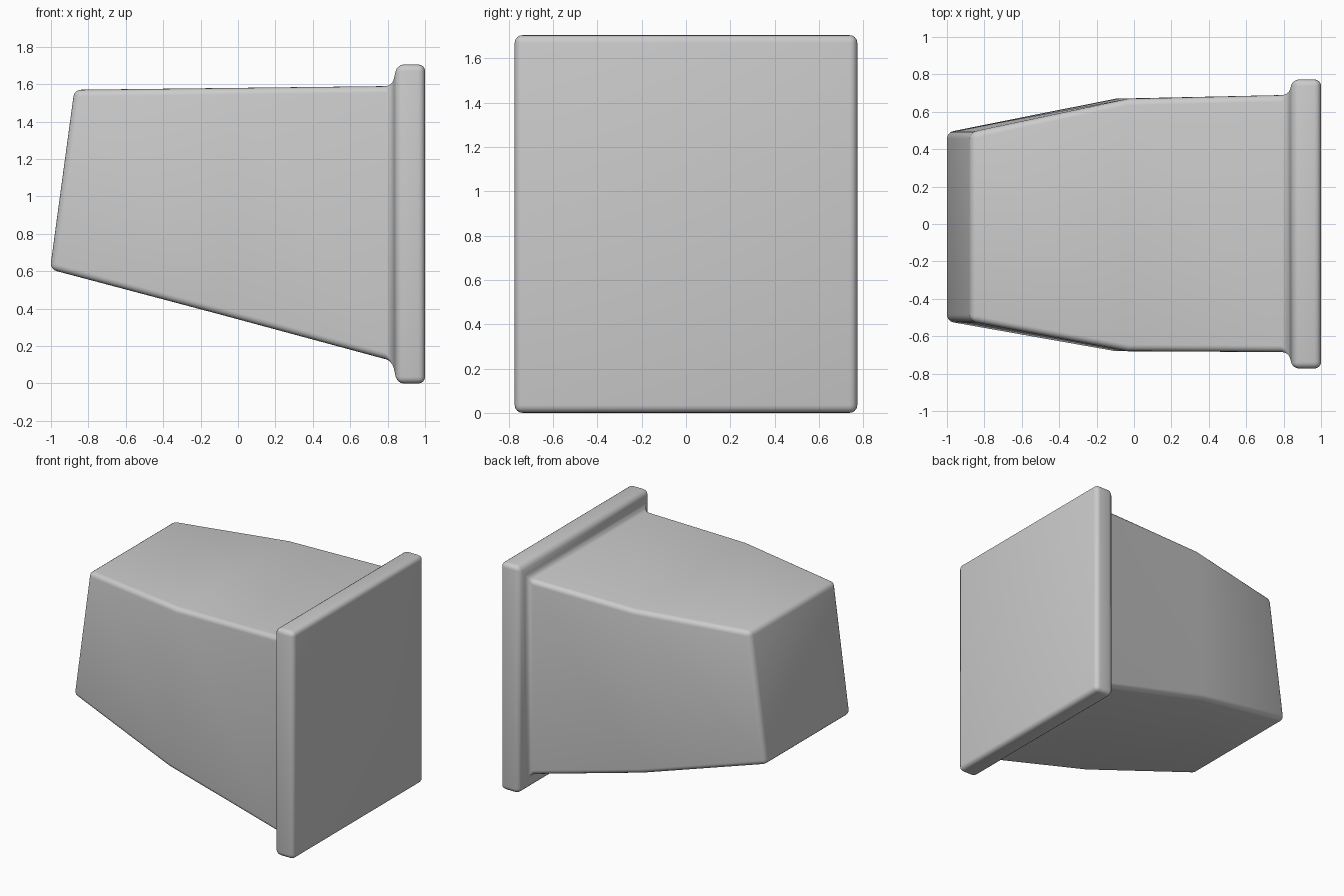
import bpy
import bmesh

cube = bpy.data.objects.get("Cube")
if cube:
    bpy.data.objects.remove(cube, do_unlink=True)

grey = bpy.data.materials.new("plain grey")
grey.use_nodes = True
colour = (0.6, 0.6, 0.6, 1)
grey.diffuse_color = colour
grey.node_tree.nodes["Principled BSDF"].inputs["Base Color"].default_value = colour

# Rectangular sections: x at bottom, x at top, bottom z, top z, right y, left y
sections = [
    (-1.005, -0.875, 0.61, 1.57, -0.52, 0.49),   # tapered end
    (-0.10, -0.03, 0.37, 1.58, -0.68, 0.67),     # bend in the sides
    (0.825, 0.825, 0.12, 1.59, -0.685, 0.69),    # foot of the rim
    (0.85, 0.85, 0.0, 1.705, -0.773, 0.773),     # back of the rim
    (1.0, 1.0, 0.0, 1.705, -0.773, 0.773),       # flat front of the rim
]

# Loft the tapered housing and its square rim as one shell
bm = bmesh.new()
rings = []
for xb, xt, zb, zt, y0, y1 in sections:
    corners = [(xb, y0, zb), (xb, y1, zb), (xt, y1, zt), (xt, y0, zt)]
    rings.append([bm.verts.new(c) for c in corners])
for a, b in zip(rings, rings[1:]):
    for i in range(4):
        j = (i + 1) % 4
        bm.faces.new((a[i], a[j], b[j], b[i]))
bm.faces.new(rings[0])
bm.faces.new(rings[-1])
bmesh.ops.recalc_face_normals(bm, faces=bm.faces)
for f in bm.faces:
    f.smooth = True

mesh = bpy.data.meshes.new("tapered_housing")
bm.to_mesh(mesh)
bm.free()
mesh.materials.append(grey)
housing = bpy.data.objects.new("tapered_housing", mesh)
bpy.context.collection.objects.link(housing)

# Soft rounded edges; the shallow bend stays a single smooth crease
bevel = housing.modifiers.new("rounded_edges", "BEVEL")
bevel.width = 0.035
bevel.segments = 4
bevel.limit_method = "ANGLE"
bevel.angle_limit = 0.5
